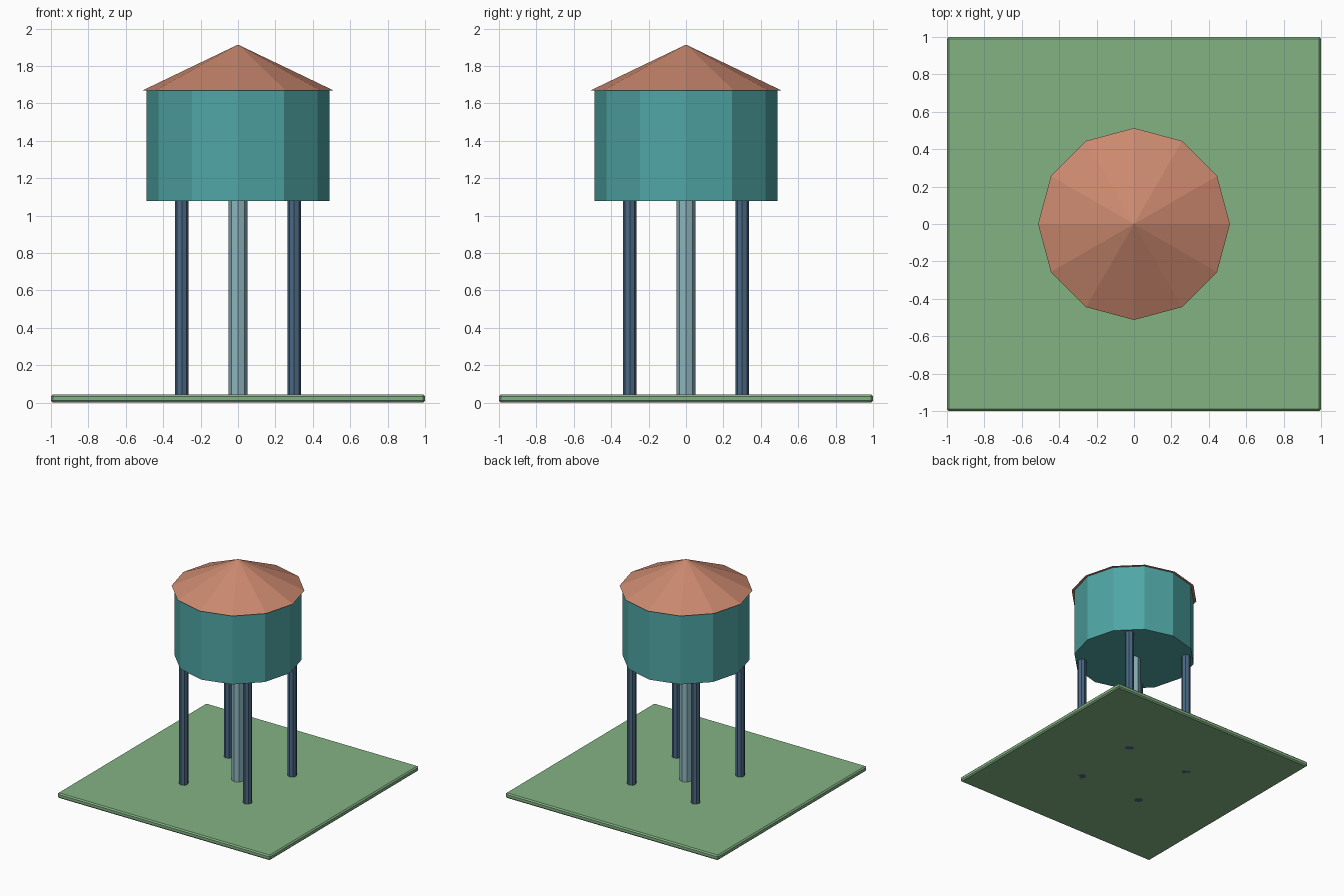
import bpy

if "Cube" in bpy.data.objects:
    bpy.data.objects.remove(bpy.data.objects["Cube"])

GROUND_TOP = 0.043
TANK_BOTTOM, TANK_TOP, ROOF_TOP = 1.077, 1.668, 1.914


def paint(obj, name, rgb):
    mat = bpy.data.materials.get(name) or bpy.data.materials.new(name)
    mat.diffuse_color = (*rgb, 1)
    mat.use_nodes = True
    mat.node_tree.nodes["Principled BSDF"].inputs["Base Color"].default_value = mat.diffuse_color
    obj.data.materials.append(mat)


def frustum(name, sides, r1, r2, z1, z2, mat, rgb, x=0, y=0):
    bpy.ops.mesh.primitive_cone_add(vertices=sides, radius1=r1, radius2=r2,
                                    depth=z2 - z1, location=(x, y, (z1 + z2) / 2))
    obj = bpy.context.object
    obj.name = name
    paint(obj, mat, rgb)
    return obj


# Ground slab with chamfered edges
bpy.ops.mesh.primitive_cube_add(size=1, location=(0, 0, GROUND_TOP / 2))
ground = bpy.context.object
ground.name = "ground_slab"
ground.scale = (2, 2, GROUND_TOP)
bpy.ops.object.transform_apply(location=False, rotation=False, scale=True)
bevel = ground.modifiers.new("edge_chamfer", 'BEVEL')
bevel.width = 0.01
bevel.segments = 1
paint(ground, "grass", (0.23, 0.45, 0.23))

# Four legs
for side_x, x in (("left", -0.3), ("right", 0.3)):
    for side_y, y in (("front", -0.3), ("back", 0.3)):
        frustum(f"{side_y}_{side_x}_leg", 8, 0.036, 0.036, 0, TANK_BOTTOM,
                "dark_steel", (0.07, 0.14, 0.23), x, y)

# Central riser pipe
frustum("riser_pipe", 8, 0.051, 0.051, 0.02, TANK_BOTTOM, "pale_steel", (0.27, 0.46, 0.51))

# Tank and overhanging conical roof
frustum("tank", 12, 0.49, 0.49, TANK_BOTTOM, TANK_TOP, "teal", (0.08, 0.38, 0.38))
frustum("roof", 12, 0.513, 0, TANK_TOP, ROOF_TOP, "terracotta", (0.6, 0.25, 0.16))
